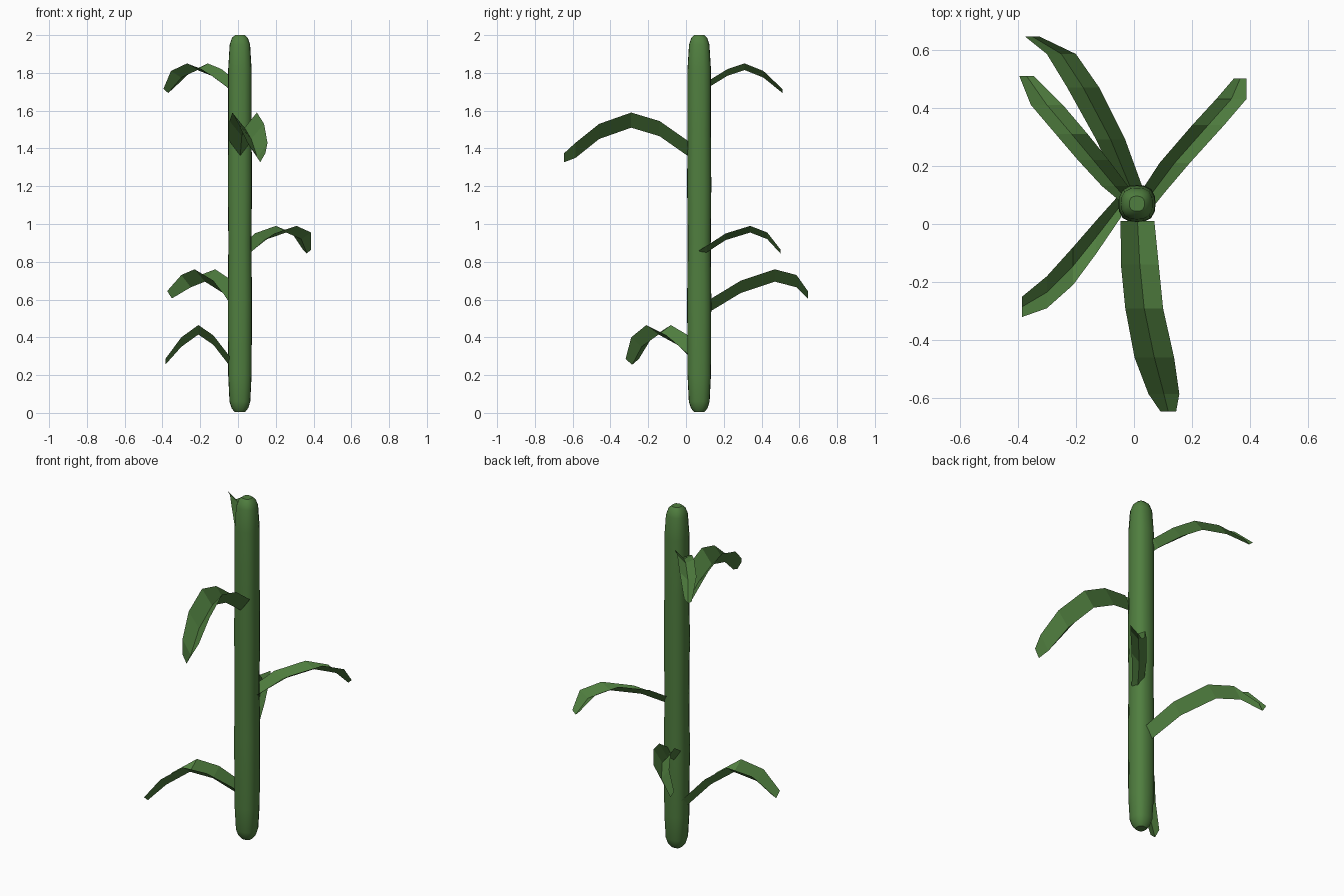
import bpy
import bmesh
import math
from mathutils import Vector

cube = bpy.data.objects.get("Cube")
if cube:
    bpy.data.objects.remove(cube, do_unlink=True)

green = bpy.data.materials.new("leaf_green")
green.use_nodes = True
green.diffuse_color = (0.08, 0.21, 0.05, 1)
green.node_tree.nodes["Principled BSDF"].inputs["Base Color"].default_value = (0.08, 0.21, 0.05, 1)


def finish(name, bm):
    mesh = bpy.data.meshes.new(name)
    bm.to_mesh(mesh)
    bm.free()
    mesh.materials.append(green)
    obj = bpy.data.objects.new(name, mesh)
    bpy.context.collection.objects.link(obj)
    return obj


def rounded_square(angle, radius, power=2.7):
    c, s = math.cos(angle), math.sin(angle)
    r = radius / (abs(c) ** power + abs(s) ** power) ** (1 / power)
    return r * c, r * s


# Stalk: rounded-square rings along a profile of (height, half width)
def make_stalk(profile, centre, sides=16):
    bm = bmesh.new()
    rings = []
    for z, radius in profile:
        ring = []
        for i in range(sides):
            x, y = rounded_square(math.tau * i / sides, radius)
            ring.append(bm.verts.new((centre[0] + x, centre[1] + y, z)))
        rings.append(ring)
    for low, high in zip(rings, rings[1:]):
        for i in range(sides):
            j = (i + 1) % sides
            bm.faces.new((low[i], low[j], high[j], high[i]))
    bm.faces.new(reversed(rings[0]))
    bm.faces.new(rings[-1])
    for face in bm.faces:
        face.smooth = len(face.verts) == 4
    return finish("stalk", bm)


stalk_profile = [(0.005, 0.028), (0.025, 0.044), (0.06, 0.055), (0.2, 0.062),
                 (0.6, 0.064), (0.9, 0.061), (1.2, 0.064), (1.5, 0.062),
                 (1.82, 0.062), (1.95, 0.054), (1.985, 0.042), (2.0, 0.026)]
make_stalk(stalk_profile, (0.01, 0.07))


# Leaf: a folded ribbon, keel downward, swept along (x, y, rim height, half width)
def make_leaf(name, path, depth, across):
    bm = bmesh.new()
    across = Vector(across)
    rows = []
    for k, (x, y, z, half) in enumerate(path):
        mid = Vector((x, y, z))
        fold = depth if k < len(path) - 1 else depth * 0.6
        rows.append([bm.verts.new(mid - across * half),
                     bm.verts.new(mid - Vector((0, 0, fold))),
                     bm.verts.new(mid + across * half)])
    for a, b in zip(rows, rows[1:]):
        for i in range(2):
            bm.faces.new((a[i], a[i + 1], b[i + 1], b[i]))
    bm.normal_update()
    if sum(f.normal.z for f in bm.faces) < 0:
        bmesh.ops.reverse_faces(bm, faces=bm.faces[:])
    return finish(name, bm)


SIDEWAYS, LENGTHWAYS = (1, 0, 0), (0, 1, 0)

make_leaf("top_leaf", [(-0.02, 0.08, 1.72, 0.03), (-0.065, 0.13, 1.765, 0.045),
                       (-0.14, 0.22, 1.82, 0.053), (-0.215, 0.31, 1.85, 0.055),
                       (-0.3, 0.41, 1.81, 0.055), (-0.37, 0.51, 1.715, 0.025)],
          0.035, SIDEWAYS)

make_leaf("front_leaf", [(0.012, 0.01, 1.44, 0.058), (0.02, -0.14, 1.545, 0.065),
                         (0.035, -0.29, 1.59, 0.065), (0.07, -0.46, 1.53, 0.068),
                         (0.103, -0.585, 1.43, 0.053), (0.118, -0.645, 1.375, 0.027)],
          0.08, SIDEWAYS)

make_leaf("left_leaf", [(0.04, 0.07, 0.86, 0.035), (0.065, 0.11, 0.885, 0.042),
                        (0.14, 0.21, 0.95, 0.052), (0.255, 0.34, 0.99, 0.055),
                        (0.335, 0.43, 0.955, 0.052), (0.365, 0.5, 0.865, 0.022)],
          0.035, SIDEWAYS)

make_leaf("back_leaf", [(-0.012, 0.125, 0.6, 0.042), (-0.08, 0.29, 0.7, 0.05),
                        (-0.175, 0.47, 0.76, 0.055), (-0.25, 0.585, 0.73, 0.05),
                        (-0.35, 0.645, 0.645, 0.025)],
          0.065, SIDEWAYS)

make_leaf("right_leaf", [(-0.045, 0.065, 0.3, 0.042), (-0.13, -0.045, 0.41, 0.057),
                         (-0.21, -0.145, 0.465, 0.065), (-0.3, -0.235, 0.4, 0.055),
                         (-0.385, -0.285, 0.285, 0.035)],
          0.05, LENGTHWAYS)
